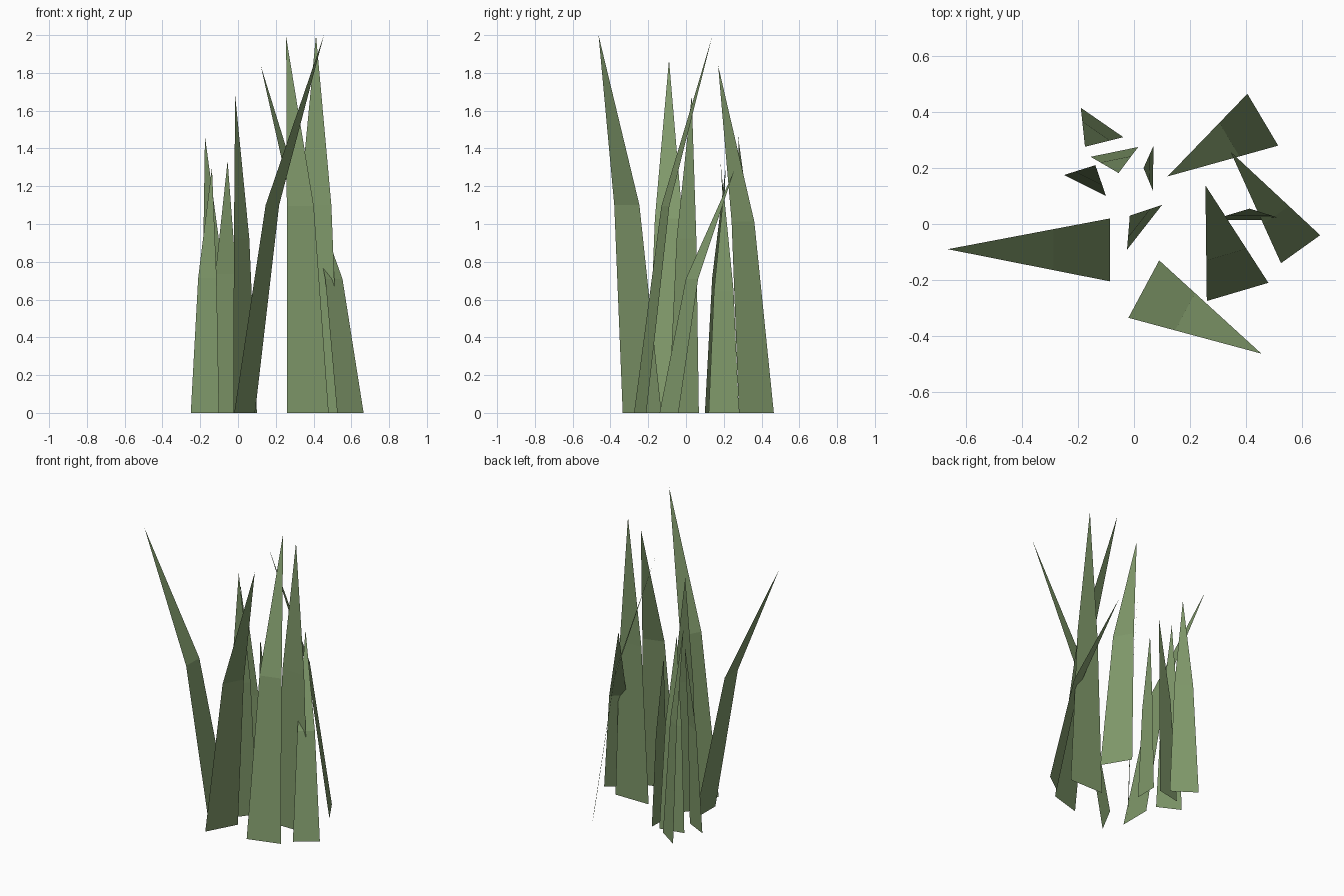
import bpy
from mathutils import Vector

if "Cube" in bpy.data.objects:
    bpy.data.objects.remove(bpy.data.objects["Cube"])

# Single flat leaf colour
leaf = bpy.data.materials.new("leaf green")
leaf.diffuse_color = (0.215, 0.318, 0.145, 1)
leaf.use_nodes = True
leaf.node_tree.nodes["Principled BSDF"].inputs["Base Color"].default_value = leaf.diffuse_color

BEND_HEIGHT = 0.55   # height of the crease relative to the tip
BEND_LEAN = 0.35     # sideways shift of the crease toward the tip


def blade(name, base_a, base_b, tip):
    """Flat blade: a tapering quad below a crease, and a pointed tip above."""
    tip = Vector(tip)
    base = [Vector((*p, 0)) for p in (base_a, base_b)]
    mid = []
    for p in base:
        m = p.lerp(tip, BEND_LEAN)
        m.z = tip.z * BEND_HEIGHT
        mid.append(m)
    mesh = bpy.data.meshes.new(name)
    mesh.from_pydata([*base, *mid, tip], [], [(0, 1, 3, 2), (2, 3, 4)])
    mesh.materials.append(leaf)
    obj = bpy.data.objects.new(name, mesh)
    bpy.context.collection.objects.link(obj)


# Large outer blades
blade("blade_left", (-0.085, 0.02), (-0.085, -0.205), (-0.665, -0.09, 1.87))
blade("blade_front", (-0.02, -0.335), (0.09, -0.13), (0.455, -0.463, 2.0))
blade("blade_front_right", (0.26, -0.275), (0.48, -0.21), (0.255, 0.138, 1.99))
blade("blade_right", (0.525, -0.14), (0.665, -0.04), (0.345, 0.258, 1.29))
blade("blade_back_right", (0.515, 0.28), (0.405, 0.465), (0.12, 0.17, 1.84))
blade("blade_upright", (0.28, 0.015), (0.538, 0.015), (0.413, 0.055, 2.0))

# Small inner and back blades
blade("blade_centre", (-0.025, -0.092), (0.1, 0.068), (-0.015, 0.03, 1.68))
blade("blade_back_tall", (-0.038, 0.31), (-0.19, 0.415), (-0.175, 0.276, 1.465))
blade("blade_back_middle", (0.015, 0.275), (-0.155, 0.24), (-0.055, 0.182, 1.335))
blade("blade_back_left", (-0.25, 0.175), (-0.1, 0.1), (-0.138, 0.21, 1.3))
blade("blade_back_short", (0.07, 0.28), (0.067, 0.12), (0.034, 0.2, 1.17))
